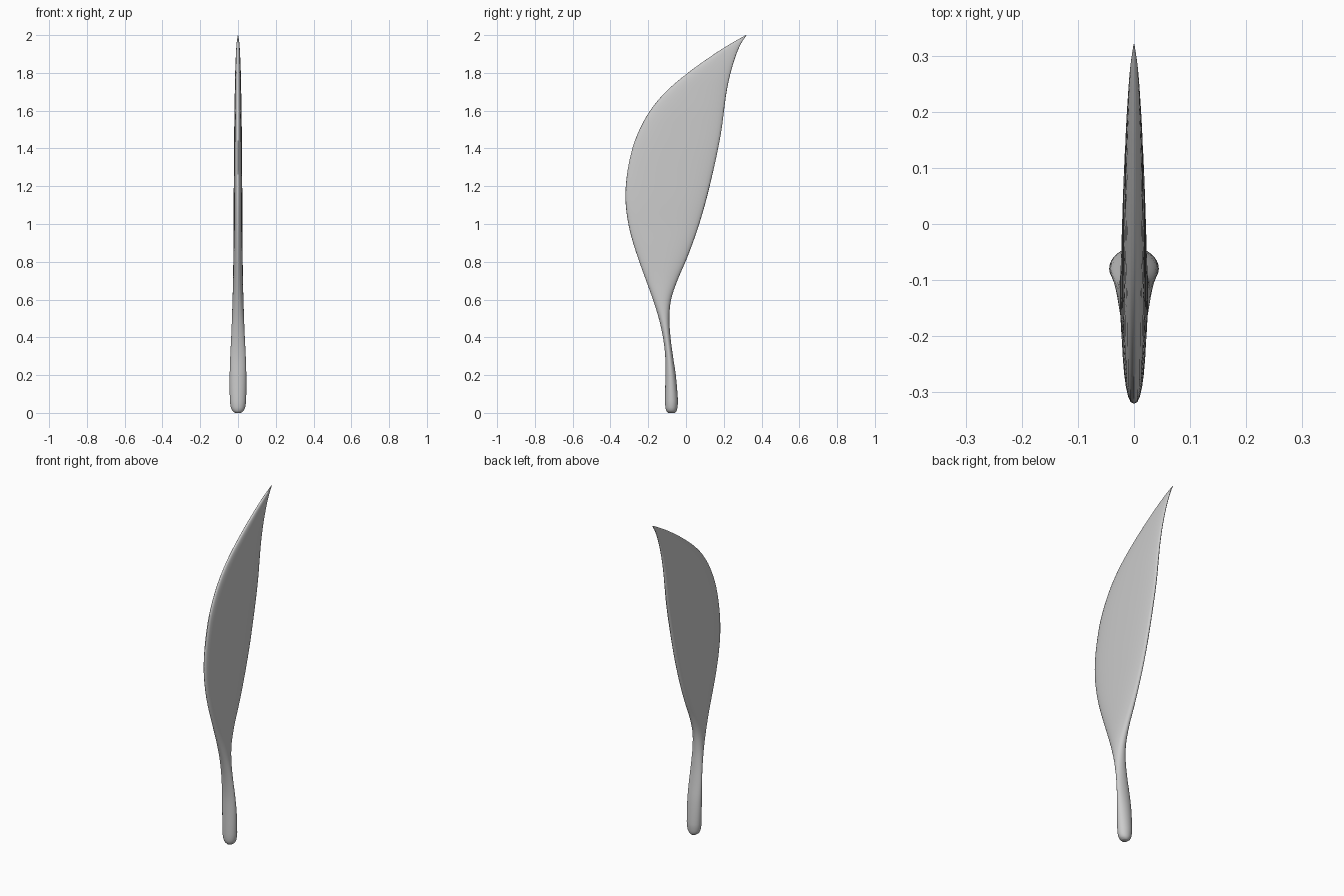
import bpy, bmesh, math

if "Cube" in bpy.data.objects:
    bpy.data.objects.remove(bpy.data.objects["Cube"])

# Section stations: height, front edge y, back edge y, half thickness
STATIONS = [
    (0.0, -0.094, -0.058, 0.016), (0.01, -0.103, -0.050, 0.029),
    (0.03, -0.109, -0.045, 0.038), (0.07, -0.111, -0.043, 0.043),
    (0.2, -0.109, -0.054, 0.044), (0.3, -0.110, -0.069, 0.041),
    (0.4, -0.122, -0.082, 0.036), (0.5, -0.144, -0.088, 0.032),
    (0.6, -0.175, -0.079, 0.029), (0.7, -0.211, -0.046, 0.026),
    (0.8, -0.247, -0.003, 0.025), (0.9, -0.280, 0.036, 0.024),
    (1.0, -0.305, 0.070, 0.023), (1.12, -0.320, 0.105, 0.023),
    (1.25, -0.314, 0.137, 0.022), (1.4, -0.284, 0.170, 0.021),
    (1.5, -0.246, 0.188, 0.020), (1.6, -0.190, 0.201, 0.019),
    (1.7, -0.107, 0.215, 0.017), (1.8, 0.010, 0.236, 0.015),
    (1.9, 0.150, 0.267, 0.011), (1.96, 0.246, 0.294, 0.007),
    (2.0, 0.317, 0.321, 0.001),
]
SIDES, STEPS = 32, 4


def spline(i, t):
    """Catmull-Rom blend between stations i and i + 1, spaced by height."""
    p = [STATIONS[max(0, min(len(STATIONS) - 1, i + k))] for k in (-1, 0, 1, 2)]
    h = p[2][0] - p[1][0]
    out = [p[1][0] + h * t]
    for c in (1, 2, 3):
        m0 = (p[2][c] - p[0][c]) / (p[2][0] - p[0][0]) * h
        m1 = (p[3][c] - p[1][c]) / (p[3][0] - p[1][0]) * h
        out.append((2*t**3 - 3*t**2 + 1) * p[1][c] + (t**3 - 2*t**2 + t) * m0
                   + (3*t**2 - 2*t**3) * p[2][c] + (t**3 - t**2) * m1)
    return out


def ring(bm, z, y0, y1, half):
    """Slightly squared oval, flatter across the blade than at the handle."""
    flat = 2 + 0.5 * min(1, max(0, (z - 0.4) / 0.5))
    verts = []
    for k in range(SIDES):
        a = 2 * math.pi * k / SIDES
        c, s = math.cos(a), math.sin(a)
        x = half * math.copysign(abs(c) ** (2 / flat), c)
        y = (y0 + y1) / 2 + (y1 - y0) / 2 * math.copysign(abs(s) ** (2 / flat), s)
        verts.append(bm.verts.new((x, y, z)))
    return verts


# Blade and handle, one continuous lofted body
bm = bmesh.new()
samples = [spline(i, j / STEPS) for i in range(len(STATIONS) - 1) for j in range(STEPS)]
samples.append(STATIONS[-1])
rings = [ring(bm, *s) for s in samples]
for a, b in zip(rings, rings[1:]):
    for k in range(SIDES):
        n = (k + 1) % SIDES
        bm.faces.new((a[k], a[n], b[n], b[k]))
bm.faces.new(rings[0][::-1])
bm.faces.new(rings[-1])
bmesh.ops.recalc_face_normals(bm, faces=bm.faces)

mesh = bpy.data.meshes.new("blade_with_handle")
bm.to_mesh(mesh)
bm.free()
body = bpy.data.objects.new("blade_with_handle", mesh)
bpy.context.collection.objects.link(body)
bpy.context.view_layer.objects.active = body
body.select_set(True)
bpy.ops.object.shade_smooth_by_angle(angle=math.radians(60))
